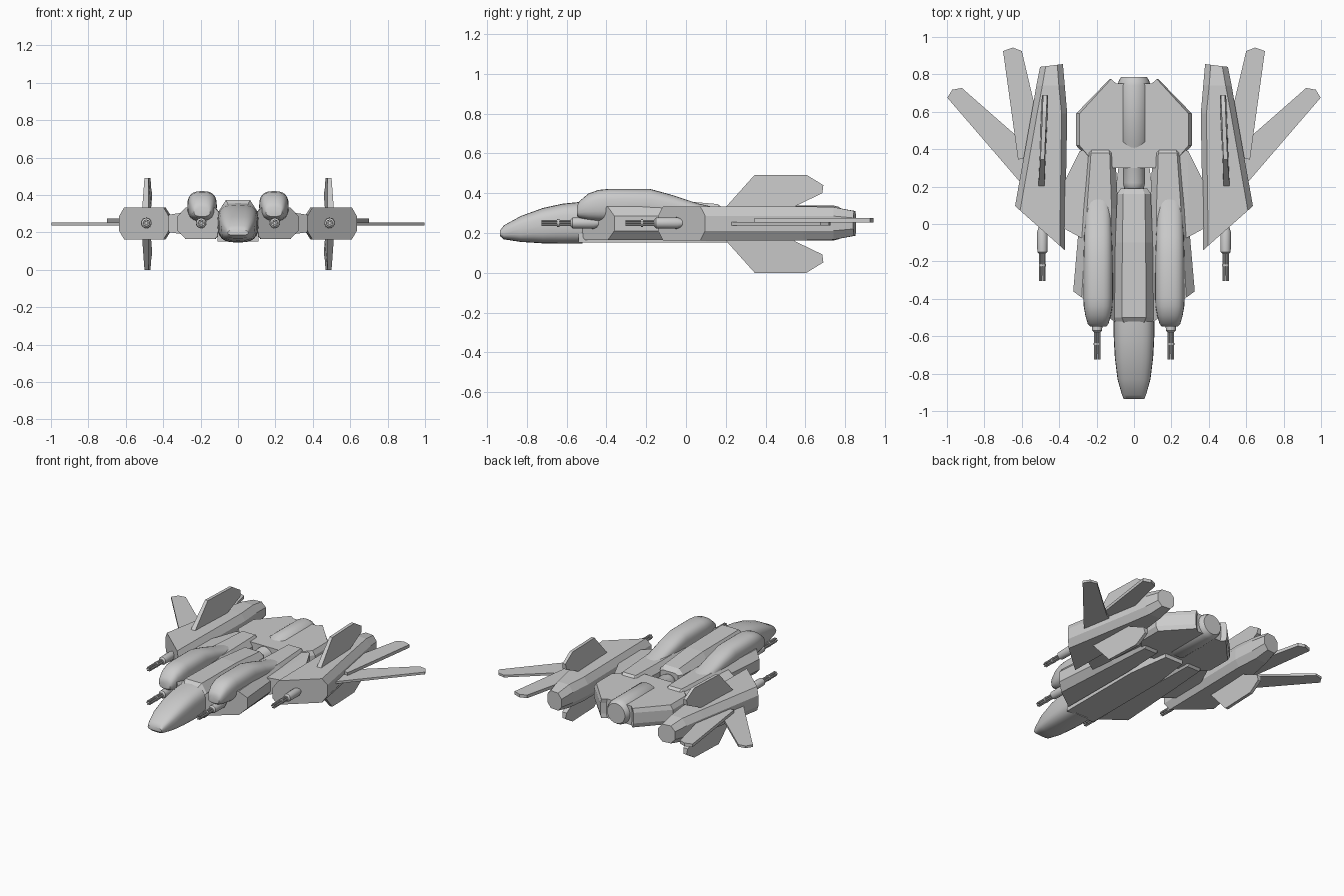
import bpy, bmesh
from math import sin, cos, pi, radians, copysign

if "Cube" in bpy.data.objects:
    bpy.data.objects.remove(bpy.data.objects["Cube"])


def loft(name, rings, mirror=False, smooth=0):
    """Skin a list of equal-length point rings and cap both ends."""
    bm = bmesh.new()
    vs = [[bm.verts.new(p) for p in r] for r in rings]
    n = len(rings[0])
    for a, b in zip(vs, vs[1:]):
        for i in range(n):
            j = (i + 1) % n
            bm.faces.new((a[i], a[j], b[j], b[i]))
    bm.faces.new(vs[0])
    bm.faces.new(vs[-1])
    bmesh.ops.recalc_face_normals(bm, faces=bm.faces)
    me = bpy.data.meshes.new(name)
    bm.to_mesh(me)
    bm.free()
    if smooth:
        for p in me.polygons:
            p.use_smooth = True
        me.set_sharp_from_angle(angle=radians(smooth))
    ob = bpy.data.objects.new(name, me)
    bpy.context.collection.objects.link(ob)
    if mirror:
        ob.modifiers.new("Mirror", 'MIRROR').use_mirror_merge = False
    return ob


def oval(cx, y, hw, zb, zt, n=3.0, seg=24):
    """Superellipse ring facing y."""
    cz, hh = (zb + zt) / 2, (zt - zb) / 2
    def f(v): return copysign(abs(v) ** (2 / n), v)
    return [(cx + hw * f(cos(2 * pi * i / seg)), y, cz + hh * f(sin(2 * pi * i / seg)))
            for i in range(seg)]


def turned(name, x, z, prof, seg=20, mirror=False):
    """Round part along y from (y, radius) pairs."""
    return loft(name, [oval(x, y, r, z - r, z + r, 2, seg) for y, r in prof], mirror, 35)


def slab(name, pts, z0, z1, mirror=True):
    return loft(name, [[(x, y, z) for x, y in pts] for z in (z0, z1)], mirror)


def hull(name, stations, mirror=True):
    """Eight-sided hull; each station: inner xy, outer xy, half height, chamfer."""
    rings = []
    for (xi, yi), (xo, yo), h, c in stations:
        ring = []
        for x, dz in ((xi, .45), (xi + c, 1), (xo - c, 1), (xo, .45),
                      (xo, -.45), (xo - c, -1), (xi + c, -1), (xi, -.45)):
            t = (x - xi) / (xo - xi)
            ring.append((x, yi + (yo - yi) * t, .248 + dz * h))
        rings.append(ring)
    return loft(name, rings, mirror)


# Nose cone
loft("nose", [oval(0, *s) for s in (
    (-.935, .055, .185, .212), (-.915, .064, .168, .238), (-.83, .088, .155, .285),
    (-.72, .102, .148, .325), (-.62, .108, .146, .347), (-.52, .11, .146, .357))], smooth=40)

# Central spine and belly keel
loft("spine", [[(-w, y, .155), (-w, y, .31), (-t, y, top), (t, y, top), (w, y, .31), (w, y, .155)]
               for y, w, t, top in ((-.535, .10, .05, .345), (-.50, .105, .065, .373),
                                    (-.1, .10, .062, .368), (.16, .09, .058, .345),
                                    (.19, .07, .045, .32))])
slab("keel", [(-.11, -.54), (.11, -.54), (.11, .1), (.07, .4), (-.07, .4), (-.11, .1)], .152, .2, False)

# Side bodies
hull("side_body", [((.08, -.54), (.325, -.36), .084, .045),
                   ((.085, .08), (.285, .10), .084, .035),
                   ((.10, .38), (.26, .38), .082, .03),
                   ((.11, .41), (.25, .41), .055, .03)])

# Humped cowls on the side bodies
loft("cowl", [oval(.192, *s, n=2.7) for s in (
    (-.548, .043, .285, .335), (-.535, .055, .275, .36), (-.49, .068, .265, .398),
    (-.44, .077, .26, .416), (-.39, .079, .26, .421), (-.18, .078, .26, .421),
    (-.06, .074, .26, .388), (.06, .068, .26, .348), (.14, .064, .26, .33))], True, 40)

# Rear deck
loft("rear_deck", [[(x * s, y, z) for x, y in (
    (-.31, .42), (-.31, .59), (-.13, .775), (-.1, .75), (.1, .75), (.13, .775),
    (.31, .59), (.31, .42), (.2, .3), (-.2, .3))]
    for s, z in ((.94, .18), (1, .21), (1, .285), (.94, .315))])

# Central engine
turned("engine", 0, .25, [(.17, .03), (.19, .052), (.22, .06), (.40, .06), (.44, .088),
                          (.74, .088), (.765, .082), (.785, .07)], 24)

# Struts joining the outer pods
loft("pod_strut", [[(x, a, z0), (x, b, z0), (x, b, z1), (x, a, z1)] for x, a, b, z0, z1 in (
    (.22, -.10, .41, .185, .312), (.29, -.07, .39, .19, .307), (.40, -.01, .17, .205, .29))], True)

# Outer pods
hull("outer_pod", [((.37, -.14), (.636, .096), .085, .027),
                   ((.357, .59), (.548, .59), .085, .03),
                   ((.37, .74), (.522, .74), .082, .032),
                   ((.38, .855), (.502, .84), .062, .03)])

# Vertical fins above and below each pod
fin = [(.2, .33), (.345, .492), (.605, .492), (.69, .44), (.685, .40), (.55, .335), (.5, .29), (.25, .29)]
for name, flip in (("upper_fin", 1), ("lower_fin", -1)):
    rings = []
    for side in (-1, 1):
        rings.append([(.485 - (y - .45) * .04 + side * (.011 if z > .4 else .017), y,
                       .246 + flip * (z - .246)) for y, z in fin])
    loft(name, rings, True)

# Swept wing blades
slab("long_blade", [(.54, .15), (.61, .225), (.998, .675), (.972, .718), (.92, .727), (.61, .455), (.5, .4)],
     .238, .254)
slab("short_blade", [(.53, .36), (.62, .345), (.70, .925), (.647, .943), (.60, .925), (.50, .50)],
     .252, .274)

# Guns: housing, barrel cluster and clamp ring
for name, x, y in (("outer_gun", .49, -.305), ("inner_gun", .197, -.725)):
    turned(name + "_housing", x, .25, [(y + .145, .016), (y + .155, .027), (y + .26, .029),
                                       (y + .285, .02), (y + .32, .012)], 16, True)
    turned(name + "_core", x, .25, [(y + .03, .008), (y + .16, .008)], 8, True)
    turned(name + "_clamp", x, .25, [(y + .078, .019), (y + .09, .019)], 12, True)
    for k in range(6):
        a = k * pi / 3
        turned(name + "_barrel", x + .012 * cos(a), .25 + .012 * sin(a),
               [(y, .005), (y + .16, .005)], 8, True)
